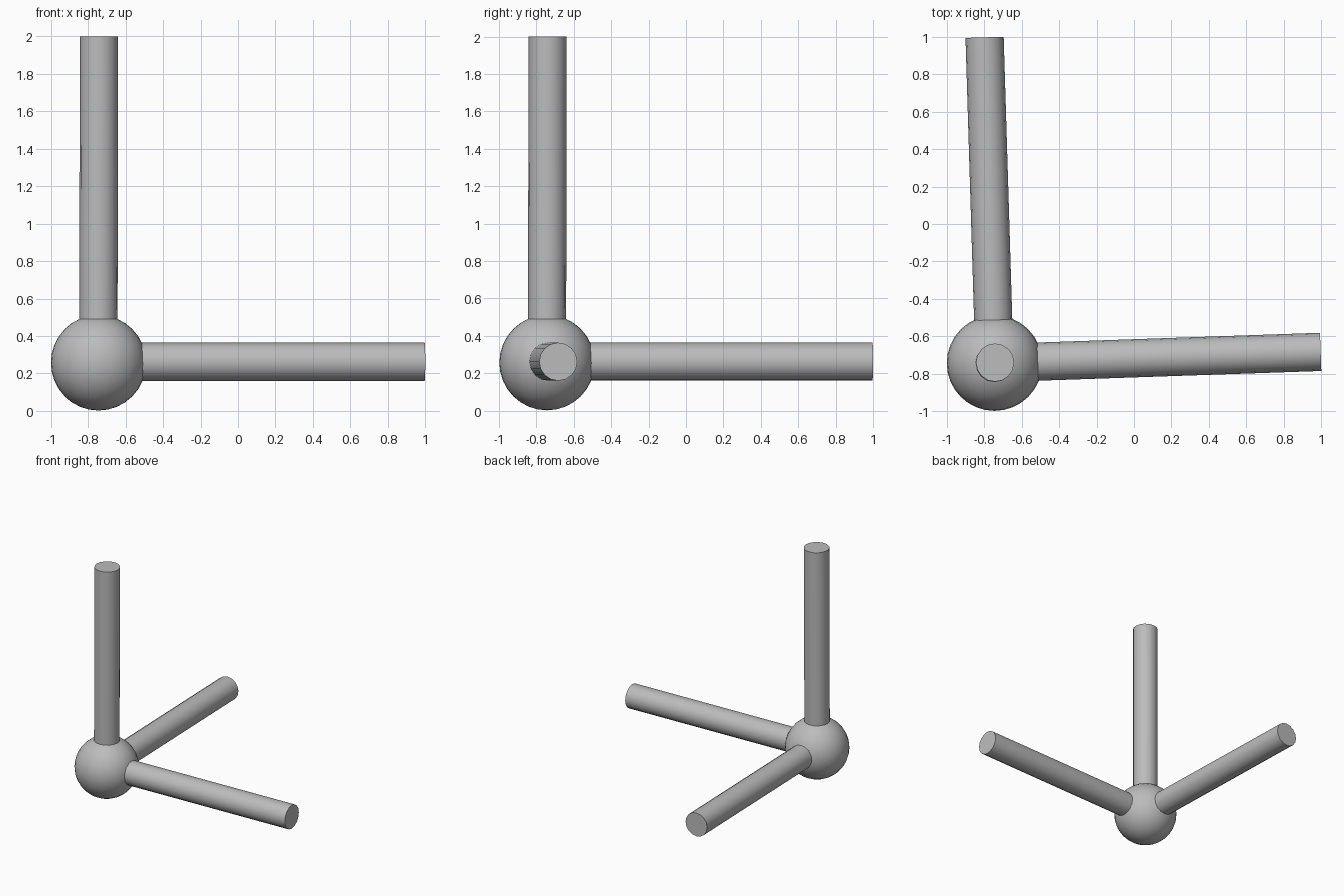
import bpy
from mathutils import Vector

cube = bpy.data.objects.get("Cube")
if cube:
    bpy.data.objects.remove(cube, do_unlink=True)

# Single plain grey for the whole model
grey = bpy.data.materials.new("mid_grey")
grey.use_nodes = True
colour = (0.5, 0.5, 0.5, 1)
grey.diffuse_color = colour
grey.node_tree.nodes["Principled BSDF"].inputs["Base Color"].default_value = colour

HUB = Vector((-0.745, -0.743, 0.257))
ROD_RADIUS = 0.102


def finish(name):
    obj = bpy.context.object
    obj.name = name
    obj.data.materials.append(grey)
    bpy.ops.object.shade_smooth_by_angle(angle=0.7)


def rod(name, start, end):
    """Capped round rod between two points."""
    axis = end - start
    bpy.ops.mesh.primitive_cylinder_add(
        vertices=16, radius=ROD_RADIUS, depth=axis.length,
        location=(start + end) / 2,
        rotation=axis.to_track_quat('Z', 'Y').to_euler())
    finish(name)


# Ball joint
bpy.ops.mesh.primitive_uv_sphere_add(
    segments=32, ring_count=16, radius=0.255, location=HUB)
finish("ball_joint")

# Three rods, the two level ones splayed slightly apart
rod("upright_rod", HUB, Vector((-0.742, -0.74, 2)))
rod("left_rod", HUB + Vector((0, 0, 0.005)), Vector((0.997, -0.683, 0.262)))
rod("back_rod", HUB + Vector((0, 0, 0.005)), Vector((-0.798, 0.997, 0.262)))
